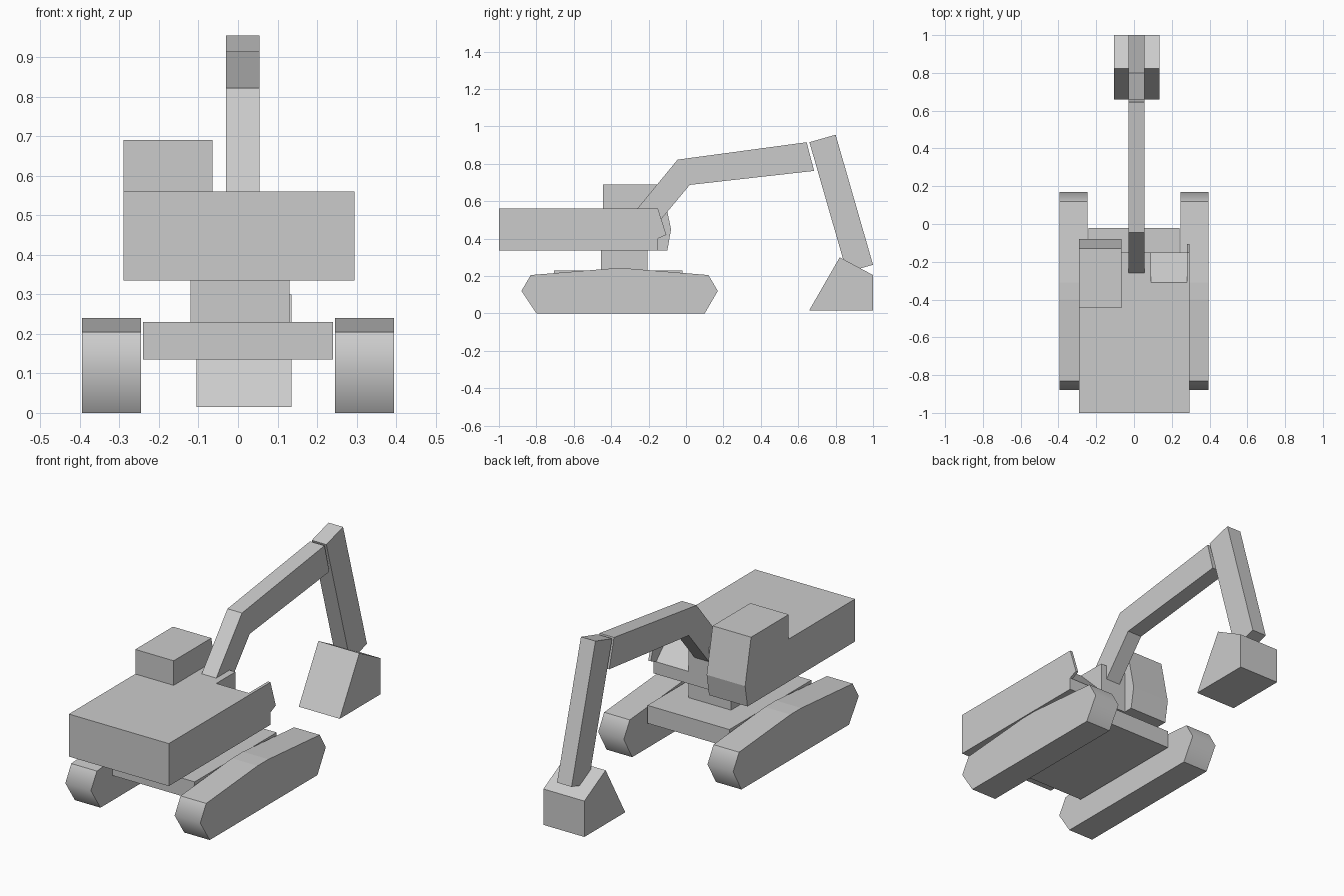
import bpy, bmesh

if "Cube" in bpy.data.objects:
    bpy.data.objects.remove(bpy.data.objects["Cube"])


def prism(name, profile, x0, x1):
    """Extrude a (y, z) side profile from x0 to x1."""
    bm = bmesh.new()
    face = bm.faces.new([bm.verts.new((x0, y, z)) for y, z in profile])
    ext = bmesh.ops.extrude_face_region(bm, geom=[face])
    moved = [v for v in ext["geom"] if isinstance(v, bmesh.types.BMVert)]
    bmesh.ops.translate(bm, verts=moved, vec=(x1 - x0, 0, 0))
    bmesh.ops.recalc_face_normals(bm, faces=bm.faces[:])
    mesh = bpy.data.meshes.new(name)
    bm.to_mesh(mesh)
    bm.free()
    obj = bpy.data.objects.new(name, mesh)
    bpy.context.collection.objects.link(obj)
    return obj


def box(name, x0, x1, y0, y1, z0, z1):
    return prism(name, [(y0, z0), (y1, z0), (y1, z1), (y0, z1)], x0, x1)


# Crawler tracks, mirrored, with softly shaded ends
tracks = prism("tracks", [(-0.80, 0), (-0.88, 0.12), (-0.83, 0.205), (-0.40, 0.24),
                          (-0.31, 0.24), (0.12, 0.205), (0.17, 0.12), (0.10, 0)],
               0.245, 0.395)
for p in tracks.data.polygons:
    p.use_smooth = abs(p.normal.y) > 0.6
tracks.modifiers.new("mirror", "MIRROR")

# Undercarriage and slewing neck
box("undercarriage", -0.24, 0.24, -0.705, -0.02, 0.135, 0.23)
box("turntable", -0.12, 0.13, -0.455, -0.205, 0.225, 0.34)

# House with a sloped step cut into its right side
house = box("house", -0.29, 0.295, -1.0, -0.15, 0.335, 0.56)
cutter = prism("step_cutter", [(-0.41, 0.66), (-0.05, 0.30), (-0.05, 0.66)], 0.09, 0.28)
cutter.hide_render = True
cutter.display_type = "WIRE"
cut = house.modifiers.new("step", "BOOLEAN")
cut.operation = "DIFFERENCE"
cut.solver = "EXACT"
cut.object = cutter
bpy.context.view_layer.objects.active = house
bpy.ops.object.modifier_apply(modifier="step")
bpy.data.objects.remove(cutter)

# Pointed tip of the thin side panel
prism("side_panel_tip", [(-0.15, 0.56), (-0.105, 0.42), (-0.15, 0.40)], 0.28, 0.295)

# Operator cab, wrapped over the house's left corner
prism("cab", [(-0.445, 0.56), (-0.445, 0.69), (-0.13, 0.69), (-0.08, 0.45),
              (-0.10, 0.335), (-0.15, 0.335), (-0.15, 0.56)], -0.29, -0.065)

# Bent boom, stick and bucket
prism("boom", [(-0.30, 0.512), (-0.045, 0.822), (0.645, 0.915), (0.685, 0.762),
               (0.02, 0.687), (-0.19, 0.435)], -0.03, 0.055)
prism("stick", [(0.66, 0.915), (0.80, 0.955), (1.0, 0.26), (0.86, 0.22)], -0.03, 0.055)
prism("bucket", [(0.658, 0.015), (0.822, 0.30), (1.0, 0.205), (1.0, 0.015)], -0.105, 0.135)
